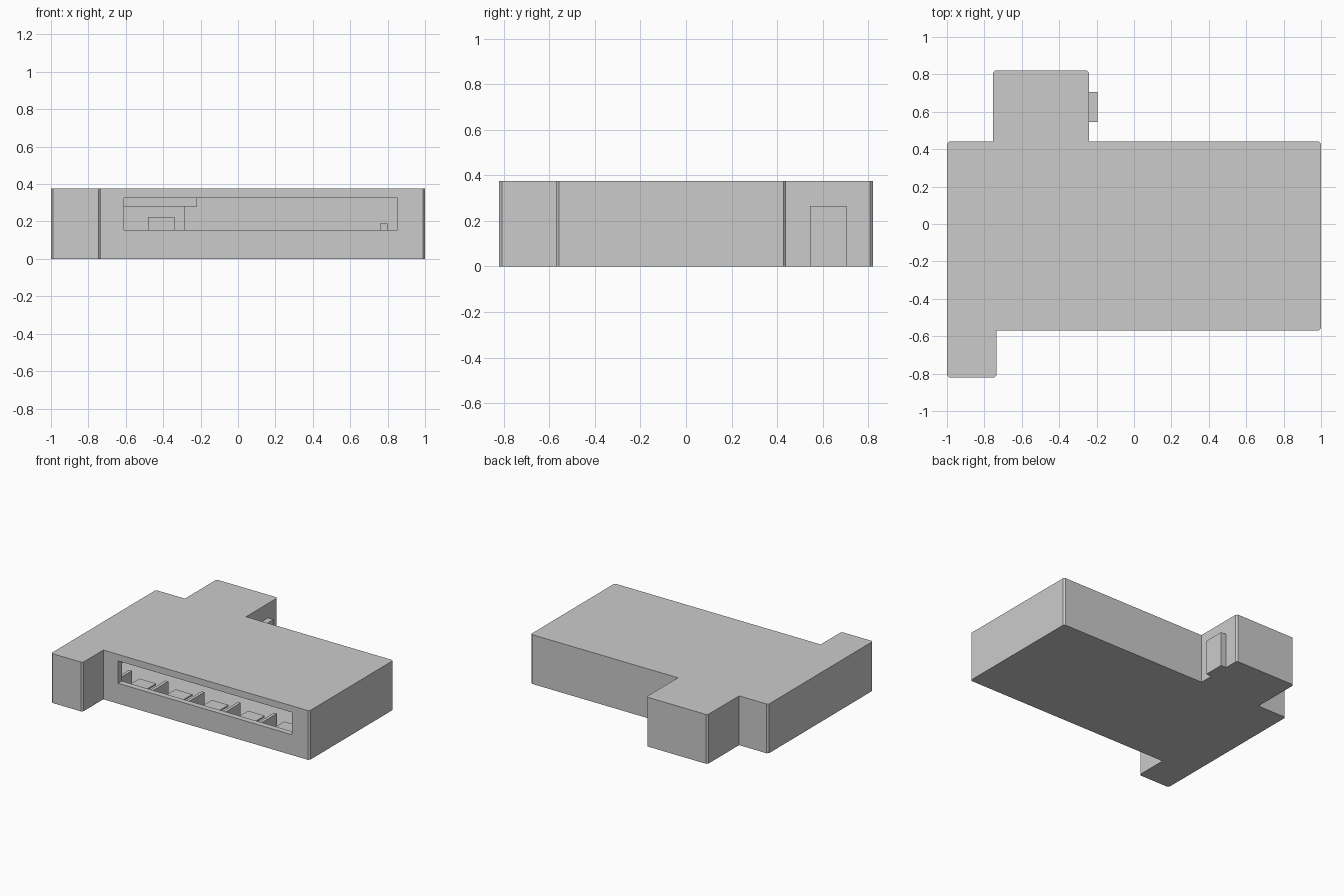
import bpy, bmesh
from mathutils import Vector

if "Cube" in bpy.data.objects:
    bpy.data.objects.remove(bpy.data.objects["Cube"])


def finish(bm, name):
    bmesh.ops.recalc_face_normals(bm, faces=bm.faces)
    me = bpy.data.meshes.new(name)
    bm.to_mesh(me)
    bm.free()
    ob = bpy.data.objects.new(name, me)
    bpy.context.scene.collection.objects.link(ob)
    return ob


def prism(name, pts, z0, z1):
    bm = bmesh.new()
    f = bm.faces.new([bm.verts.new((x, y, z0)) for x, y in pts])
    r = bmesh.ops.extrude_face_region(bm, geom=[f])
    top = [v for v in r["geom"] if isinstance(v, bmesh.types.BMVert)]
    bmesh.ops.translate(bm, verts=top, vec=(0, 0, z1 - z0))
    if f not in bm.faces[:]:
        bmesh.ops.holes_fill(bm, edges=bm.edges)
    return finish(bm, name)


def box(name, x0, x1, y0, y1, z0, z1):
    return prism(name, [(x0, y0), (x1, y0), (x1, y1), (x0, y1)], z0, z1)


def plan(inset, chamfer):
    # counter-clockwise footprint, inset by wall thickness, outer corners chamfered
    t = inset
    p = [(-1 + t, -.82 + t), (-.735 - t, -.82 + t), (-.735 - t, -.57 + t),
         (1 - t, -.57 + t), (1 - t, .44 - t), (-.24 - t, .44 - t),
         (-.24 - t, .82 - t), (-.755 + t, .82 - t), (-.755 + t, .44 - t),
         (-1 + t, .44 - t)]
    p = [Vector(q) for q in p]
    out = []
    for i, q in enumerate(p):
        a, b = p[i - 1] - q, p[(i + 1) % len(p)] - q
        if chamfer and a.cross(b) < 0:
            out += [q + a.normalized() * chamfer, q + b.normalized() * chamfer]
        else:
            out.append(q)
    return out


def cut(target, cutter):
    cutter.hide_render = True
    m = target.modifiers.new("cut", 'BOOLEAN')
    m.operation = 'DIFFERENCE'
    m.solver = 'EXACT'
    m.object = cutter
    bpy.context.view_layer.objects.active = target
    bpy.ops.object.modifier_apply(modifier=m.name)
    bpy.data.objects.remove(cutter)


# hollow building shell with a long front window
shell = prism("building_shell", plan(0, .012), 0, .375)
cut(shell, prism("room_cutter", plan(.045, 0), .012, .355))
cut(shell, box("window_cutter", -.61, .853, -.7, -.45, .155, .325))

# side door on the rear wing
box("side_door", -.242, -.195, .545, .705, 0, .265)

# row of tables with dividers along the window
for i in range(5):
    x = -.55 + .305 * i
    box("table_top", x - .07, x + .07, -.45, -.30, .073, .085)
    box("table_leg", x - .015, x + .015, -.39, -.36, .01, .075)
for i in range(6):
    x = -.68 + .305 * i
    box("booth_divider", x - .012, x + .012, -.50, -.32, .01, .14)

# furniture and overhead hood at the back of the room
box("back_cabinet", -.48, -.34, .25, .39, .01, .225)
box("small_post", .76, .80, .30, .34, .01, .19)
box("overhead_hood", -.70, -.22, .30, .394, .28, .355)
